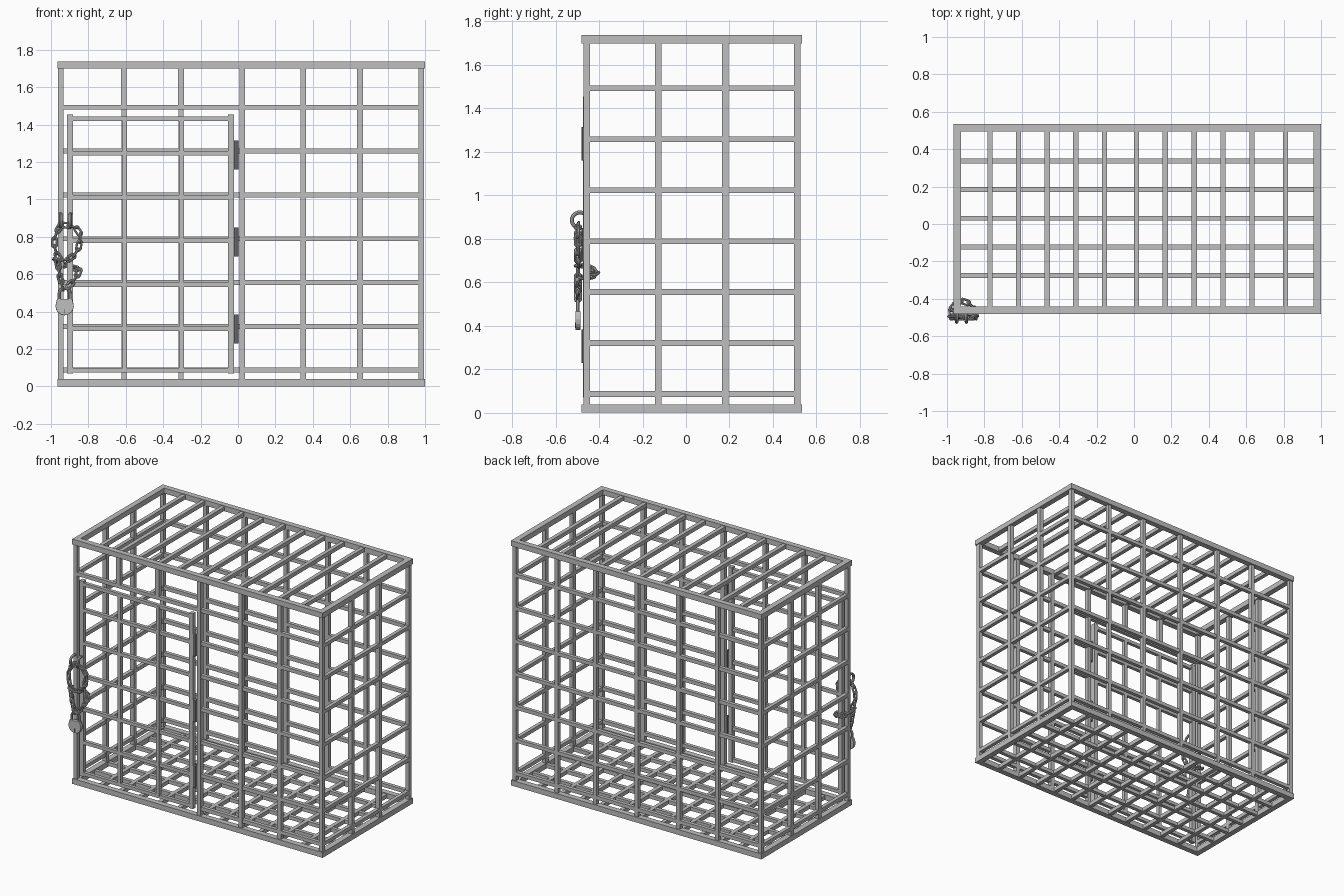
import bpy, bmesh, math
from mathutils import Vector, Matrix

if "Cube" in bpy.data.objects:
    bpy.data.objects.remove(bpy.data.objects["Cube"])


def material(name, value):
    m = bpy.data.materials.new(name)
    m.use_nodes = True
    color = (value, value, value, 1)
    m.diffuse_color = color
    m.node_tree.nodes["Principled BSDF"].inputs["Base Color"].default_value = color
    return m


STEEL = material("grey steel", 0.52)
DARK = material("dark steel", 0.25)


def finish(name, bm, mat):
    mesh = bpy.data.meshes.new(name)
    bm.to_mesh(mesh)
    bm.free()
    mesh.materials.append(mat)
    ob = bpy.data.objects.new(name, mesh)
    bpy.context.collection.objects.link(ob)
    return ob


def bars(name, segments, width, height=None, mat=STEEL):
    """Square bars along axis-aligned segments."""
    bm = bmesh.new()
    for a, b in segments:
        a, b = Vector(a), Vector(b)
        size = Vector([abs(d) if abs(d) > 1e-5 else width for d in b - a])
        if height and abs(b.z - a.z) < 1e-5:
            size.z = height
        bmesh.ops.create_cube(bm, size=1, matrix=Matrix.Translation((a + b) / 2) @ Matrix.Diagonal(size).to_4x4())
    return finish(name, bm, mat)


def tubes(name, paths, radius, closed, mat=STEEL):
    """Round rods along point lists, turned into a smooth mesh."""
    curve = bpy.data.curves.new(name, 'CURVE')
    curve.dimensions = '3D'
    curve.bevel_depth = radius
    curve.bevel_resolution = 2
    curve.use_fill_caps = True
    for pts in paths:
        s = curve.splines.new('POLY')
        s.points.add(len(pts) - 1)
        for p, co in zip(s.points, pts):
            p.co = (*co, 1)
        s.use_cyclic_u = closed
    curve.materials.append(mat)
    ob = bpy.data.objects.new(name, curve)
    bpy.context.collection.objects.link(ob)
    bpy.ops.object.select_all(action='DESELECT')
    ob.select_set(True)
    bpy.context.view_layer.objects.active = ob
    bpy.ops.object.convert(target='MESH')
    bpy.ops.object.shade_smooth_by_angle()
    return bpy.context.object


# Main dimensions
X0, X1, Y0, Y1 = -0.947, 0.98, -0.457, 0.511
TOP = 1.718
BAR = 0.028
LEVELS = [0.087 + i * 0.2343 for i in range(7)]
COLUMNS = [-0.61, -0.305, 0.022, 0.348, 0.652]
SIDE_COLUMNS = [-0.128, 0.18]

# Heavy rails around the roof and the floor
for name, z in (("floor_rails", 0.02), ("roof_rails", TOP)):
    bars(name, [((-0.965, y, z), (1.0, y, z)) for y in (Y0 - 0.003, Y1 + 0.003)]
         + [((x, -0.44, z), (x, 0.494, z)) for x in (X0 + 0.002, X1)], 0.04, 0.038)

# Corner posts
bars("corner_posts", [((x, y, 0.03), (x, y, TOP)) for x in (X0, X1) for y in (Y0, Y1)], 0.029)

# Back wall
bars("back_uprights", [((x, Y1, 0.03), (x, Y1, TOP)) for x in COLUMNS], BAR)
bars("back_crossbars", [((X0, Y1, z), (X1, Y1, z)) for z in LEVELS], 0.026)

# Side walls
for name, x in (("right_wall", X0), ("left_wall", X1)):
    bars(name + "_uprights", [((x, y, 0.03), (x, y, TOP)) for y in SIDE_COLUMNS], 0.03)
    bars(name + "_crossbars", [((x, Y0, z), (x, Y1, z)) for z in LEVELS], 0.026)

# Front wall beside and above the door
bars("front_uprights", [((x, Y0, 0.03), (x, Y0, TOP)) for x in COLUMNS[2:]]
     + [((x, Y0, LEVELS[-1]), (x, Y0, TOP)) for x in COLUMNS[:2]], 0.03)
bars("front_crossbars", [((COLUMNS[2], Y0, z), (X1, Y0, z)) for z in LEVELS[:-1]]
     + [((X0, Y0, LEVELS[-1]), (X1, Y0, LEVELS[-1]))], 0.026)

# Roof and floor grids
SLATS = [-0.77 + i * 0.153 for i in range(5)] + [0.013 + i * 0.1545 for i in range(5)] + [0.81]
bars("roof_slats", [((x, Y0, TOP), (x, Y1, TOP)) for x in SLATS], BAR)
bars("floor_slats", [((x, Y0, 0.02), (x, Y1, 0.02)) for x in SLATS], BAR)
bars("floor_long_bars", [((X0, -0.275 + i * 0.153, 0.02), (X1, -0.275 + i * 0.153, 0.02))
                         for i in range(5)], 0.026)

# Door
DOOR_L, DOOR_R = -0.898, -0.038
bars("door_stiles", [((x, Y0, 0.07), (x, Y0, 1.455)) for x in (DOOR_L, DOOR_R)], 0.031)
bars("door_uprights", [((x, Y0, 0.086), (x, Y0, 1.43)) for x in (-0.605, -0.302)], 0.025)
bars("door_crossbars", [((DOOR_L, Y0, z), (DOOR_R, Y0, z))
                        for z in [v - 0.012 for v in LEVELS[1:6]] + [0.086, 1.43]], 0.024)

# Hinges
tubes("door_hinges", [[(-0.01, Y0 - 0.01, z - 0.077), (-0.01, Y0 - 0.01, z + 0.077)]
                      for z in (0.307, 0.772, 1.238)], 0.0135, False, DARK)

# Curved staples on the post and the door
staples = []
for x in (-0.948, -0.896):
    staples.append([(x, -0.487 + 0.038 * math.cos(t), 0.886 + 0.036 * math.sin(t))
                    for t in [math.radians(65 + 20 * i) for i in range(11)]])
tubes("lock_staples", staples, 0.009, False)


def link(center, along, roll, length=0.066, width=0.026):
    """Oval chain link lying along a direction."""
    along = along.normalized()
    side = along.cross(Vector((0, 1, 0)))
    if side.length < 0.1:
        side = along.cross(Vector((0, 0, 1)))
    side = Matrix.Rotation(roll, 3, along) @ side.normalized()
    r, half, pts = width / 2, (length - width) / 2 - 0.006, []
    for i in range(14):
        t = math.pi * (i + 0.5) / 7
        shift = half if math.cos(t) > 0 else -half
        pts.append(center + along * (shift + r * math.cos(t)) + side * r * math.sin(t))
    return pts


def chain(path, pitch=0.042):
    """Links spaced evenly along a path, each turned against the last."""
    path = [Vector(p) for p in path]
    total = sum((b - a).length for a, b in zip(path, path[1:]))
    count = max(2, round(total / pitch))

    def at(d):
        for a, b in zip(path, path[1:]):
            step = (b - a).length
            if d <= step:
                return a.lerp(b, d / step)
            d -= step
        return path[-1]

    links = []
    for i in range(count):
        a, b = at(total * i / count), at(total * (i + 1) / count)
        links.append(link((a + b) / 2, b - a, math.radians(15 + 80 * (i % 2))))
    return links


# Chain: hanging loop, turn behind the post, and two strands to the lock
F = -0.497
hanging = [(-0.945, F, 0.865), (-0.98, F, 0.81), (-0.982, F, 0.73), (-0.95, F, 0.675), (-0.89, F, 0.68),
           (-0.85, F, 0.74), (-0.842, F, 0.81), (-0.87, F, 0.855), (-0.945, F, 0.865)]
behind = [(-0.975, F, 0.68), (-0.978, -0.44, 0.67), (-0.92, -0.41, 0.645), (-0.863, -0.43, 0.63),
          (-0.845, F, 0.62), (-0.88, F, 0.56), (-0.915, F, 0.53)]
strand = [(-0.965, F, 0.67), (-0.955, F, 0.6), (-0.935, F, 0.52)]
tubes("chain", chain(hanging) + chain(behind) + chain(strand), 0.0065, True)

# Padlock
LX, LZ = -0.927, 0.43
shackle = [(LX - 0.03, F, 0.46)] + [(LX - 0.03 * math.cos(math.pi * i / 8), F, 0.495 + 0.03 * math.sin(math.pi * i / 8))
                                    for i in range(9)] + [(LX + 0.03, F, 0.46)]
tubes("padlock_shackle", [shackle], 0.008, False)

bm = bmesh.new()
profile = [(LX - 0.04, 0.468), (LX + 0.04, 0.468)]
profile += [(LX + 0.049 * math.cos(t), LZ + 0.05 * math.sin(t))
            for t in [math.radians(20 - 22 * i) for i in range(11)]]
face = bm.faces.new([bm.verts.new((x, F - 0.012, z)) for x, z in profile])
out = bmesh.ops.extrude_face_region(bm, geom=[face])
bmesh.ops.translate(bm, vec=(0, 0.024, 0), verts=[v for v in out["geom"] if isinstance(v, bmesh.types.BMVert)])
bmesh.ops.recalc_face_normals(bm, faces=bm.faces)
body = finish("padlock_body", bm, STEEL)
bevel = body.modifiers.new("soft edges", 'BEVEL')
bevel.width = 0.003
bevel.segments = 2

# Keyhole plate
bars("padlock_keyhole", [((LX, F - 0.012, 0.39), (LX, F - 0.012, 0.415))], 0.005, mat=DARK)
